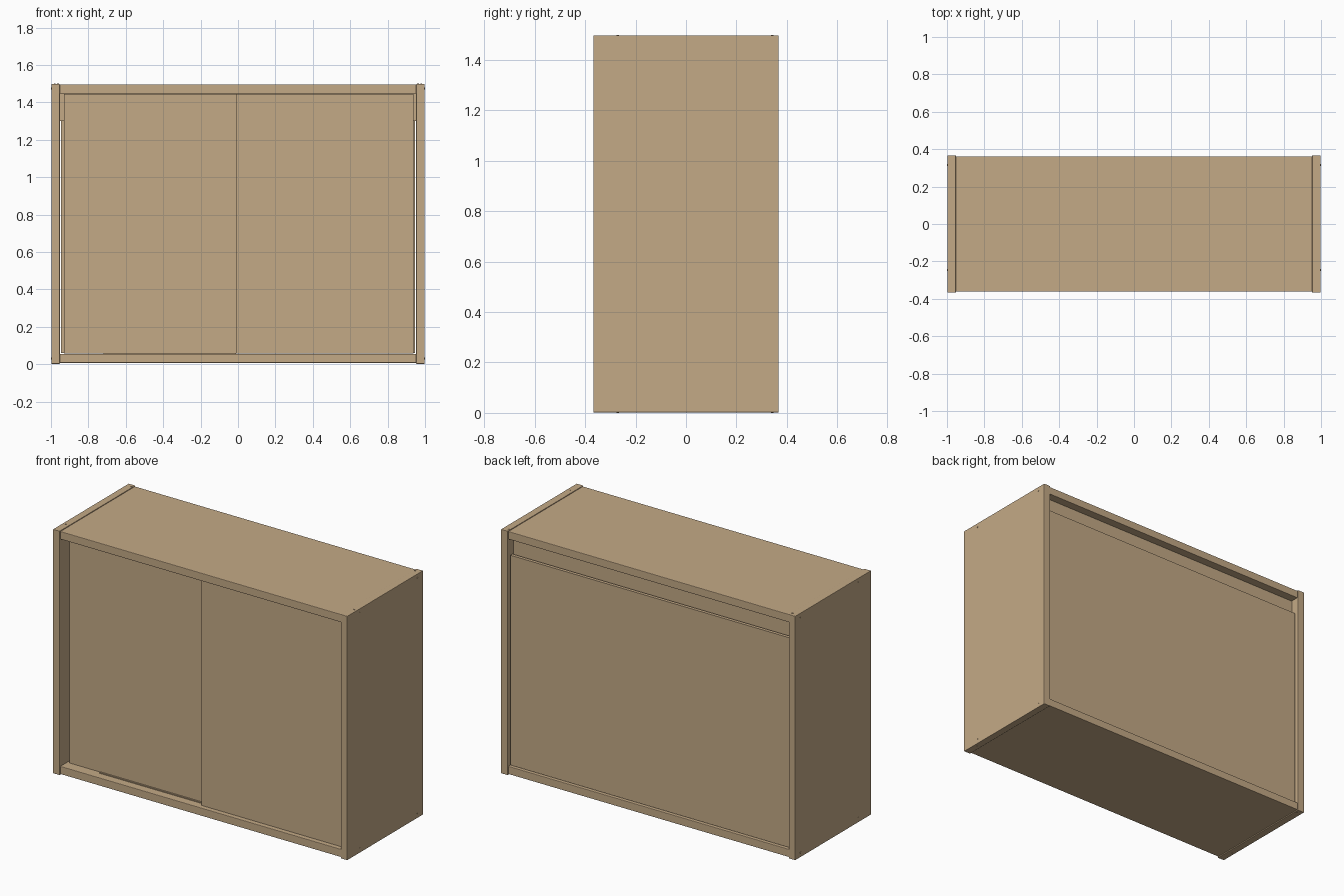
import bpy

# Remove the default cube
old = bpy.data.objects.get("Cube")
if old:
    bpy.data.objects.remove(old, do_unlink=True)

# Single wood colour
wood = bpy.data.materials.new("light wood")
wood.use_nodes = True
tan = (0.55, 0.40, 0.24, 1.0)
wood.diffuse_color = tan
wood.node_tree.nodes["Principled BSDF"].inputs["Base Color"].default_value = tan


def board(name, x, y, z, bevel=0.0):
    """Box spanning the given (low, high) ranges on each axis."""
    bpy.ops.mesh.primitive_cube_add(size=1, location=[sum(r) / 2 for r in (x, y, z)])
    ob = bpy.context.object
    ob.name = name
    ob.data.transform(ob.matrix_world.to_3x3().to_4x4())
    for v in ob.data.vertices:
        for axis, r in enumerate((x, y, z)):
            v.co[axis] *= r[1] - r[0]
    ob.data.materials.append(wood)
    if bevel:
        mod = ob.modifiers.new("soft edges", 'BEVEL')
        mod.width = bevel
        mod.segments = 2
    return ob


def plug(name, location, rotation=(0, 0, 0)):
    """Small round cap over a screw."""
    bpy.ops.mesh.primitive_cylinder_add(vertices=12, radius=0.005, depth=0.004,
                                        location=location, rotation=rotation)
    ob = bpy.context.object
    ob.name = name
    ob.data.materials.append(wood)


HALF, INNER, DEPTH, TOP = 0.998, 0.953, 0.367, 1.498
FLOOR, CEIL = 0.055, 1.447

# Carcass: side, top and bottom panels
board("left_side", (INNER, HALF), (-DEPTH, DEPTH), (0.002, TOP), 0.002)
board("right_side", (-HALF, -INNER), (-DEPTH, DEPTH), (0.002, TOP), 0.002)
board("top_panel", (-INNER, INNER), (-0.362, 0.362), (CEIL, 1.495), 0.003)
board("bottom_panel", (-INNER, INNER), (-0.362, 0.362), (0.007, FLOOR), 0.003)

# Recessed back panel with a hanging rail above it
board("back_panel", (-0.947, 0.947), (0.328, 0.348), (FLOOR + 0.004, 1.345))
board("hanging_rail", (-INNER, INNER), (0.29, 0.31), (1.30, CEIL))

# Sliding doors, the left one running in the front track
board("front_sliding_door", (-0.01, 0.937), (-0.338, -0.308), (FLOOR + 0.003, CEIL - 0.003))
board("rear_sliding_door", (-0.93, 0.012), (-0.302, -0.272), (FLOOR + 0.003, CEIL - 0.003))

# Low runner in front of the rear door
board("door_runner", (-0.72, -0.012), (-0.312, -0.304), (FLOOR, 0.061))

# Screw caps on the outer faces
for side, sx in (("left", 1), ("right", -1)):
    for end, z in (("lower", 0.03), ("upper", 1.473)):
        for place, y in (("front", -0.245), ("back", 0.315)):
            plug(f"{side}_{end}_{place}_side_cap", (sx * HALF, y, z), (0, 1.5708, 0))
    for end, z in (("lower", 0.002), ("upper", TOP)):
        for place, x, y in (("front", 0.98, -0.27), ("back", 0.962, 0.342)):
            plug(f"{side}_{end}_{place}_end_cap", (sx * x, y, z))
